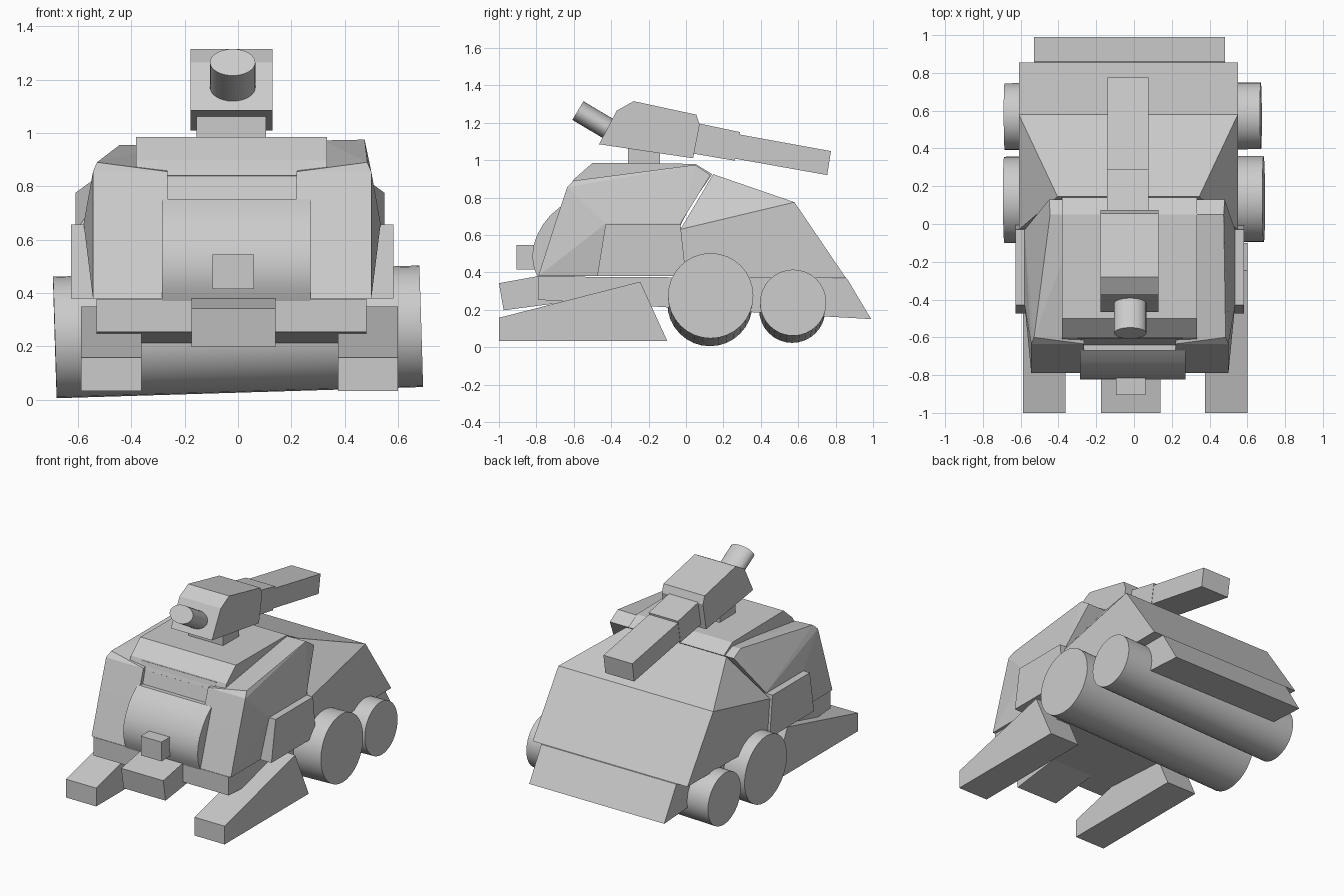
import bpy, bmesh, math
from mathutils import Vector, Matrix

if "Cube" in bpy.data.objects:
    bpy.data.objects.remove(bpy.data.objects["Cube"])

CX = -0.022  # centre line of the cabin


def finish(name, bm):
    bmesh.ops.recalc_face_normals(bm, faces=bm.faces[:])
    mesh = bpy.data.meshes.new(name)
    bm.to_mesh(mesh)
    bm.free()
    ob = bpy.data.objects.new(name, mesh)
    bpy.context.collection.objects.link(ob)
    return ob


def smooth(ob, angle=30):
    bpy.ops.object.select_all(action='DESELECT')
    ob.select_set(True)
    bpy.context.view_layer.objects.active = ob
    bpy.ops.object.shade_smooth_by_angle(angle=math.radians(angle))


def extrude_x(name, profile, x0, x1):
    """Side profile of (y, z) points extruded from x0 to x1."""
    bm = bmesh.new()
    face = bm.faces.new([bm.verts.new((x0, y, z)) for y, z in profile])
    ext = bmesh.ops.extrude_face_region(bm, geom=[face])
    moved = [g for g in ext['geom'] if isinstance(g, bmesh.types.BMVert)]
    bmesh.ops.translate(bm, verts=moved, vec=(x1 - x0, 0, 0))
    return finish(name, bm)


def box(name, x0, x1, y0, y1, z0, z1):
    return extrude_x(name, [(y0, z0), (y1, z0), (y1, z1), (y0, z1)], x0, x1)


def hull(name, points):
    bm = bmesh.new()
    for p in points:
        bm.verts.new(p)
    bmesh.ops.convex_hull(bm, input=bm.verts[:])
    bmesh.ops.dissolve_limit(bm, angle_limit=math.radians(1), verts=bm.verts[:], edges=bm.edges[:])
    return finish(name, bm)


def rod(name, a, b, rx, ry=None, segs=32):
    """Cylinder from a to b; optional elliptical section."""
    a, b = Vector(a), Vector(b)
    d = b - a
    bm = bmesh.new()
    rot = d.to_track_quat('Z', 'Y').to_matrix().to_4x4()
    m = Matrix.Translation((a + b) / 2) @ rot @ Matrix.Diagonal((rx, ry or rx, 1, 1))
    bmesh.ops.create_cone(bm, cap_ends=True, segments=segs, radius1=1, radius2=1,
                          depth=d.length, matrix=m)
    ob = finish(name, bm)
    smooth(ob)
    return ob


# Rollers, slightly tilted
rod("large_roller", (-0.687, 0.128, 0.233), (0.687, 0.132, 0.275), 0.228)
rod("small_roller", (-0.685, 0.568, 0.20), (0.672, 0.573, 0.238), 0.177)

# Lower chassis with sloped tail
extrude_x("chassis", [(-0.79, 0.378), (-0.79, 0.253), (0.99, 0.15), (0.86, 0.368)], -0.53, 0.482)

# Rear body: full width behind, pinched at the top front
bx, wide = -0.03, 0.58
pts = [(bx + s * wide, y, z) for s in (-1, 1) for y, z in
       [(-0.03, 0.63), (0.0, 0.37), (0.855, 0.37), (0.75, 0.51), (0.58, 0.775)]]
pts += [(bx + s * 0.375, 0.145, 0.925) for s in (-1, 1)]
hull("rear_body", pts)

# Central cabin and roof
extrude_x("cabin_core", [(-0.76, 0.38), (-0.65, 0.72), (-0.605, 0.89), (0.1, 0.9),
                         (-0.03, 0.65), (0.0, 0.38)], -0.30, 0.26)
extrude_x("cabin_roof", [(-0.62, 0.84), (-0.6, 0.897), (-0.5, 0.985), (0.05, 0.98),
                         (0.14, 0.925), (0.0, 0.72), (-0.45, 0.72)], -0.382, 0.334)

# Paired side parts
for side, s, dx, dz in (("right", 1, 0, 0), ("left", -1, 0.075, -0.02)):
    def X(x):
        return CX + s * (x - CX)

    # Lower front pillar and cabin wall
    hull(side + "_pillar", [(X(0.22), -0.79, 0.38), (X(0.5), -0.79, 0.38), (X(0.22), 0.0, 0.38),
                            (X(0.5), 0.0, 0.38), (X(0.22), -0.7, 0.66), (X(0.5), -0.7, 0.66),
                            (X(0.535), -0.43, 0.66), (X(0.535), -0.03, 0.66), (X(0.22), -0.03, 0.66)])
    # Upper shoulder
    hull(side + "_shoulder", [(X(0.22), -0.7, 0.66), (X(0.5), -0.7, 0.66), (X(0.535), -0.43, 0.66),
                              (X(0.535), -0.03, 0.66), (X(0.22), -0.03, 0.66),
                              (X(0.22), -0.635, 0.855), (X(0.5), -0.635, 0.855),
                              (X(0.485), -0.6, 0.89),
                              (X(0.32) + dx, 0.05, 0.972 + dz), (X(0.475) + dx, 0.05, 0.975 + dz),
                              (X(0.32) + dx, 0.13, 0.92), (X(0.48) + dx, 0.13, 0.92)])
    # Side armour box
    extrude_x(side + "_side_box", [(-0.475, 0.38), (-0.43, 0.657), (-0.03, 0.657), (0.0, 0.38)],
              X(0.45), X(0.583))
    # Front skid wedge
    x0, x1 = (0.375, 0.6) if s > 0 else (-0.588, -0.362)
    extrude_x(side + "_skid", [(-1.0, 0.033), (-1.0, 0.157), (-0.245, 0.35), (-0.1, 0.033)], x0, x1)

# Curved nose between the pillars
arc = [(-0.79, 0.37), (-0.812, 0.42), (-0.822, 0.48), (-0.816, 0.54), (-0.798, 0.595),
       (-0.765, 0.655), (-0.725, 0.705), (-0.67, 0.752), (-0.6, 0.752), (-0.6, 0.37)]
smooth(extrude_x("nose", arc, -0.285, 0.272))
box("nose_stub", -0.095, 0.06, -0.905, -0.78, 0.415, 0.545)

# Bumper, pitched box
extrude_x("bumper", [(-1.0, 0.342), (-0.975, 0.197), (-0.5, 0.26), (-0.52, 0.375), (-0.79, 0.38)],
          -0.175, 0.14)

# Turret
box("turret_neck", -0.155, 0.105, -0.31, -0.14, 0.96, 1.1)
extrude_x("turret_head", [(-0.465, 1.085), (-0.37, 1.265), (-0.28, 1.315), (0.055, 1.243),
                          (0.073, 1.19), (0.038, 1.01)], -0.178, 0.13)
rod("turret_knob", (-0.02, -0.578, 1.265), (-0.02, -0.38, 1.147), 0.085, 0.058)
extrude_x("boom_base", [(0.05, 1.2), (0.288, 1.15), (0.262, 0.997), (0.02, 1.038)], -0.142, 0.078)
extrude_x("boom_arm", [(0.27, 1.14), (0.775, 1.048), (0.755, 0.92), (0.25, 1.01)], -0.14, 0.076)
